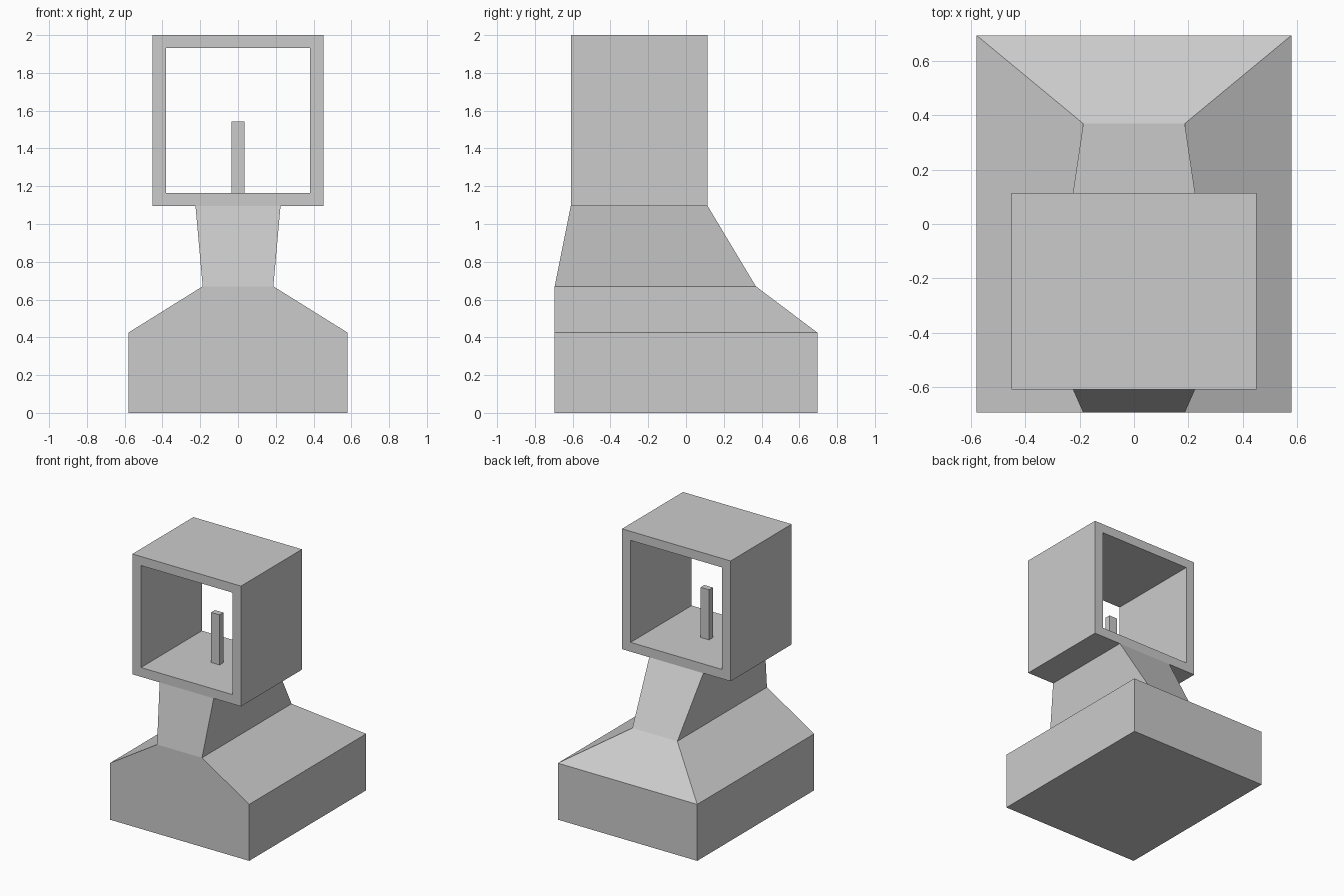
import bpy
import bmesh

default = bpy.data.objects.get("Cube")
if default:
    bpy.data.objects.remove(default, do_unlink=True)

# Single matte grey
grey = bpy.data.materials.new("warm_free_grey")
grey.name = "plain_grey"
COLOUR = (0.6, 0.6, 0.6, 1)
grey.diffuse_color = COLOUR
grey.use_nodes = True
grey.node_tree.nodes["Principled BSDF"].inputs["Base Color"].default_value = COLOUR


def finish(bm, name):
    bmesh.ops.recalc_face_normals(bm, faces=bm.faces)
    mesh = bpy.data.meshes.new(name)
    bm.to_mesh(mesh)
    bm.free()
    mesh.materials.append(grey)
    obj = bpy.data.objects.new(name, mesh)
    bpy.context.collection.objects.link(obj)
    return obj


def bridge(bm, a, b):
    for i in range(4):
        j = (i + 1) % 4
        bm.faces.new((a[i], a[j], b[j], b[i]))


def loft(name, sections):
    """Stack rectangles given as (half width, front y, back y, z)."""
    bm = bmesh.new()
    rings = [[bm.verts.new(p) for p in
              ((-w, y0, z), (w, y0, z), (w, y1, z), (-w, y1, z))]
             for w, y0, y1, z in sections]
    for lower, upper in zip(rings, rings[1:]):
        bridge(bm, lower, upper)
    bm.faces.new(rings[0])
    bm.faces.new(rings[-1])
    return finish(bm, name)


def open_box(name, outer, inner, front, back):
    """Square tube along y; outer and inner are (half width, bottom, top)."""
    bm = bmesh.new()

    def ring(rect, y):
        w, z0, z1 = rect
        return [bm.verts.new(p) for p in
                ((-w, y, z0), (w, y, z0), (w, y, z1), (-w, y, z1))]

    loops = [ring(outer, front), ring(outer, back),
             ring(inner, back), ring(inner, front)]
    for i in range(4):
        bridge(bm, loops[i], loops[(i + 1) % 4])
    return finish(bm, name)


FRONT, BACK, FLOOR = -0.61, 0.115, 1.095

# Base block, sloped shoulders and neck in one shell
loft("pedestal", [
    (0.58, -0.695, 0.695, 0),
    (0.58, -0.695, 0.695, 0.425),
    (0.187, -0.695, 0.37, 0.67),
    (0.225, FRONT, BACK, FLOOR),
])

# Hollow head, open at front and back
open_box("head_frame", (0.452, FLOOR, 2), (0.38, 1.165, 1.932), FRONT, BACK)

# Small upright post in the middle of the head
loft("inner_post", [
    (0.035, -0.269, -0.224, 1.165),
    (0.035, -0.269, -0.224, 1.542),
])
